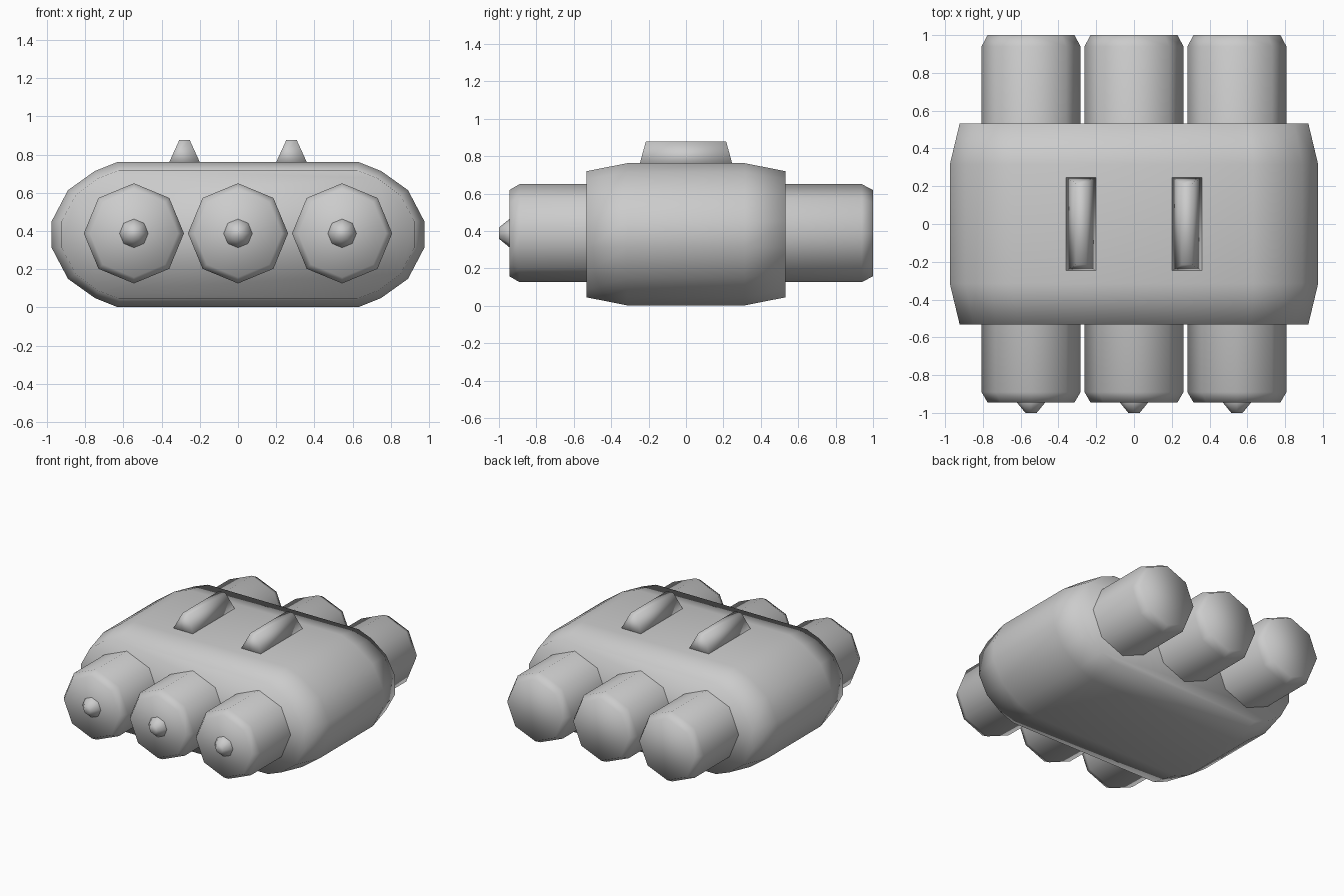
import bpy, bmesh, math

if "Cube" in bpy.data.objects:
    bpy.data.objects.remove(bpy.data.objects["Cube"])


def loft(name, rings):
    """Skin a list of equal-length closed rings, cap both ends, shade smooth."""
    bm = bmesh.new()
    loops = [[bm.verts.new(p) for p in ring] for ring in rings]
    n = len(loops[0])
    for a, b in zip(loops, loops[1:]):
        for i in range(n):
            j = (i + 1) % n
            bm.faces.new((a[i], a[j], b[j], b[i]))
    bm.faces.new(loops[0][::-1])
    bm.faces.new(loops[-1])
    bmesh.ops.recalc_face_normals(bm, faces=bm.faces)
    for f in bm.faces:
        f.smooth = True
    me = bpy.data.meshes.new(name)
    bm.to_mesh(me)
    bm.free()
    ob = bpy.data.objects.new(name, me)
    bpy.context.collection.objects.link(ob)
    return ob


def octagon(x, y, z, r):
    return [(x + r * math.cos(i * math.pi / 4), y, z + r * math.sin(i * math.pi / 4))
            for i in range(8)]


def rect(x, hx, y0, y1, z):
    return [(x - hx, y0, z), (x + hx, y0, z), (x + hx, y1, z), (x - hx, y1, z)]


# Main housing: faceted stadium section, tapered toward both ends
MID = 0.382
quarter = [(0.975, 0.07), (0.89, 0.232), (0.75, 0.332), (0.63, 0.38)]
quarter_end = [(0.923, 0.07), (0.85, 0.205), (0.73, 0.295), (0.62, 0.337)]


def section(q, y):
    right = [(x, -z) for x, z in q[::-1]] + q
    left = [(-x, -z) for x, z in right]
    return [(x, y, MID + z) for x, z in right + left]


loft("housing", [section(quarter_end, -0.532), section(quarter, -0.315),
                 section(quarter, 0.315), section(quarter_end, 0.532)])

# Three octagonal barrels with chamfered ends and a small nozzle in front
CZ = 0.388
for label, x in (("left", -0.545), ("middle", 0.0), ("right", 0.545)):
    loft(f"barrel_{label}", [octagon(x, y, CZ, r) for y, r in
                             ((-0.945, 0.23), (-0.89, 0.262), (0.94, 0.262), (1.0, 0.23))])
    loft(f"nozzle_{label}", [octagon(x, y, CZ, r) for y, r in
                             ((-0.93, 0.075), (-0.945, 0.075), (-1.0, 0.03))][::-1])

# Two tapered ridges on top
for label, x in (("left", -0.28), ("right", 0.28)):
    loft(f"top_fin_{label}", [rect(x, 0.085, -0.25, 0.25, 0.75),
                              rect(x, 0.027, -0.215, 0.215, 0.877)])
